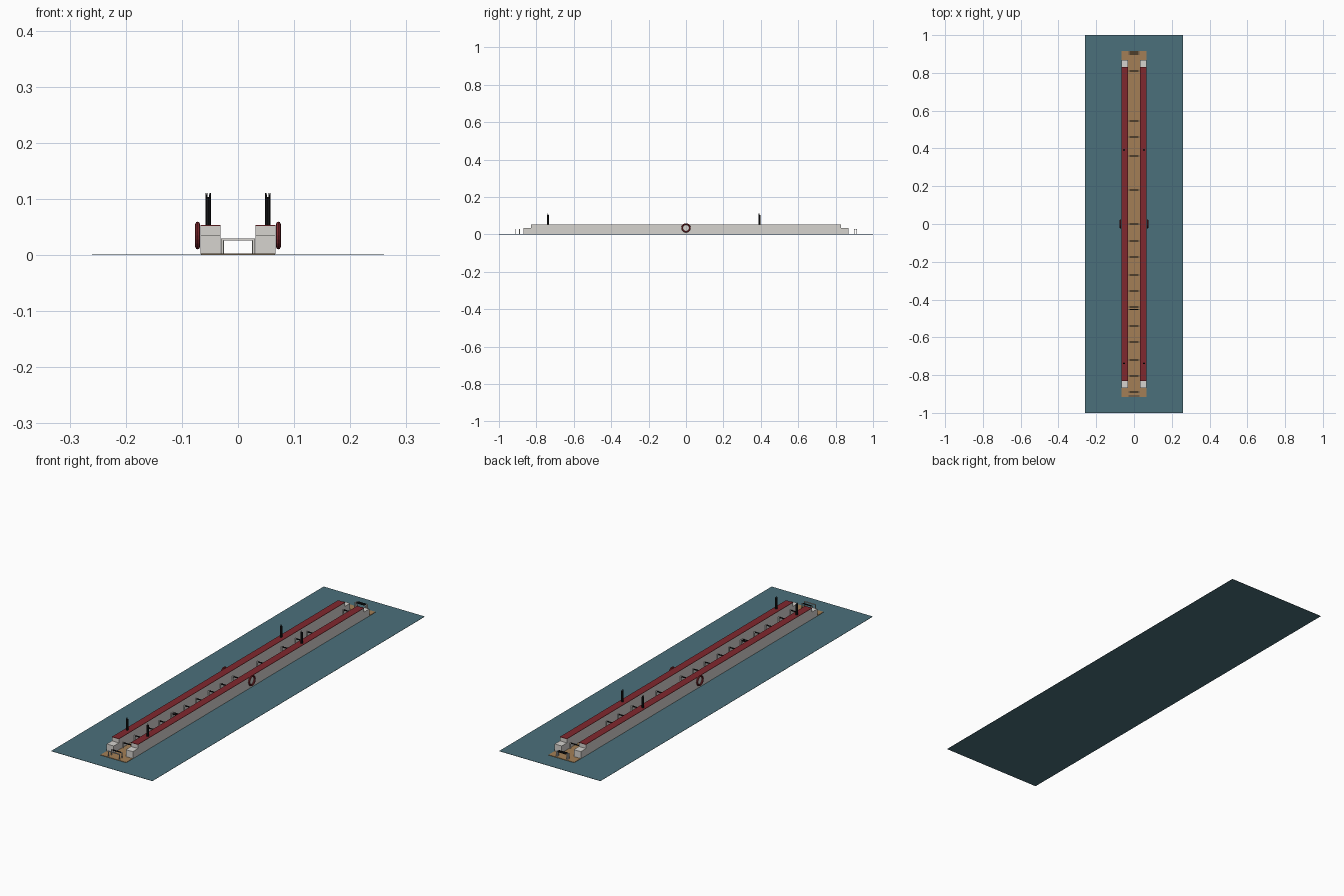
import bpy, bmesh, math
from mathutils import Matrix, Vector

if "Cube" in bpy.data.objects:
    bpy.data.objects.remove(bpy.data.objects["Cube"])


def material(name, rgb):
    lin = [((c / 255 + 0.055) / 1.055) ** 2.4 for c in rgb] + [1]
    m = bpy.data.materials.new(name)
    m.use_nodes = True
    m.diffuse_color = lin
    m.node_tree.nodes["Principled BSDF"].inputs["Base Color"].default_value = lin
    return m


TEAL = material("teal water", (75, 112, 123))
TAN = material("tan floor", (163, 127, 86))
STONE = material("pale stone", (214, 211, 207))
RED = material("dark red", (128, 40, 46))
BLACK = material("black", (22, 22, 24))


def finish(name, bm, mat):
    mesh = bpy.data.meshes.new(name)
    bm.to_mesh(mesh)
    bm.free()
    mesh.materials.append(mat)
    ob = bpy.data.objects.new(name, mesh)
    bpy.context.collection.objects.link(ob)
    return ob


def add_box(bm, lo, hi):
    lo, hi = Vector(lo), Vector(hi)
    bmesh.ops.create_cube(bm, size=1, matrix=Matrix.Translation((lo + hi) / 2)
                          @ Matrix.Diagonal((*(hi - lo), 1)))


def box(name, lo, hi, mat):
    bm = bmesh.new()
    add_box(bm, lo, hi)
    return finish(name, bm, mat)


# Ground sheet and floor
box("water_sheet", (-0.26, -1, 0), (0.26, 1, 0.001), TEAL)
box("floor", (-0.066, -0.915, 0.001), (0.066, 0.915, 0.003), TAN)


def wall(side, name):
    def span(a, b):
        return sorted((side * a, side * b))

    # Long stone wall with lower end blocks and a red top
    x0, x1 = span(0.031, 0.067)
    box(name + "_wall", (x0, -0.83, 0.002), (x1, 0.83, 0.052), STONE)
    box(name + "_wall_top", (x0, -0.83, 0.052), (x1, 0.83, 0.054), RED)
    for end, word in ((-1, "front"), (1, "back")):
        y0, y1 = sorted((end * 0.83, end * 0.868))
        box(f"{name}_{word}_end_block", (x0, y0, 0.002), (x1, y1, 0.035), STONE)

    # Funnels with a crown of small spikes
    for y, word in ((-0.738, "front"), (0.392, "back")):
        bm = bmesh.new()
        centre = Vector((side * 0.053, y, 0.079))
        bmesh.ops.create_cone(bm, cap_ends=True, segments=8, radius1=0.005, radius2=0.005,
                              depth=0.05, matrix=Matrix.Translation(centre))
        for i in range(6):
            a = i * math.tau / 6
            p = centre + Vector((0.004 * math.cos(a), 0.004 * math.sin(a), 0.028))
            bmesh.ops.create_cone(bm, cap_ends=True, segments=4, radius1=0.001,
                                  radius2=0.0005, depth=0.007,
                                  matrix=Matrix.Translation(p))
        finish(f"{name}_{word}_funnel", bm, BLACK)

    # Ring hanging outside the wall
    bpy.ops.mesh.primitive_torus_add(major_radius=0.0205, minor_radius=0.0042,
                                     major_segments=20, minor_segments=8,
                                     location=(side * 0.072, 0, 0.035),
                                     rotation=(0, math.pi / 2, 0))
    ring = bpy.context.object
    ring.name = name + "_ring"
    ring.data.materials.append(RED)


wall(1, "left")
wall(-1, "right")

# Frames spanning the channel
stations = [0.91, 0.9, 0.81, 0.545, 0.46, 0.36, 0.18, 0, -0.09, -0.175, -0.27, -0.355,
            -0.44, -0.452, -0.54, -0.625, -0.72, -0.805, -0.89]
legs, bars = bmesh.new(), bmesh.new()
for y in stations:
    for s in (-1, 1):
        x0, x1 = sorted((s * 0.025, s * 0.029))
        add_box(legs, (x0, y - 0.002, 0.003), (x1, y + 0.002, 0.026))
    add_box(legs, (-0.029, y - 0.002, 0.026), (0.029, y + 0.002, 0.029))
    add_box(bars, (-0.022, y - 0.003, 0.0265), (0.022, y + 0.003, 0.0295))
finish("channel_frames", legs, STONE)
finish("channel_crossbars", bars, BLACK)

# Gate at the front end of the floor
gate = bmesh.new()
for s in (-1, 1):
    x0, x1 = sorted((s * 0.026, s * 0.03))
    add_box(gate, (x0, -0.912, 0.003), (x1, -0.908, 0.026))
add_box(gate, (-0.03, -0.912, 0.026), (0.03, -0.908, 0.03))
finish("front_gate", gate, STONE)
